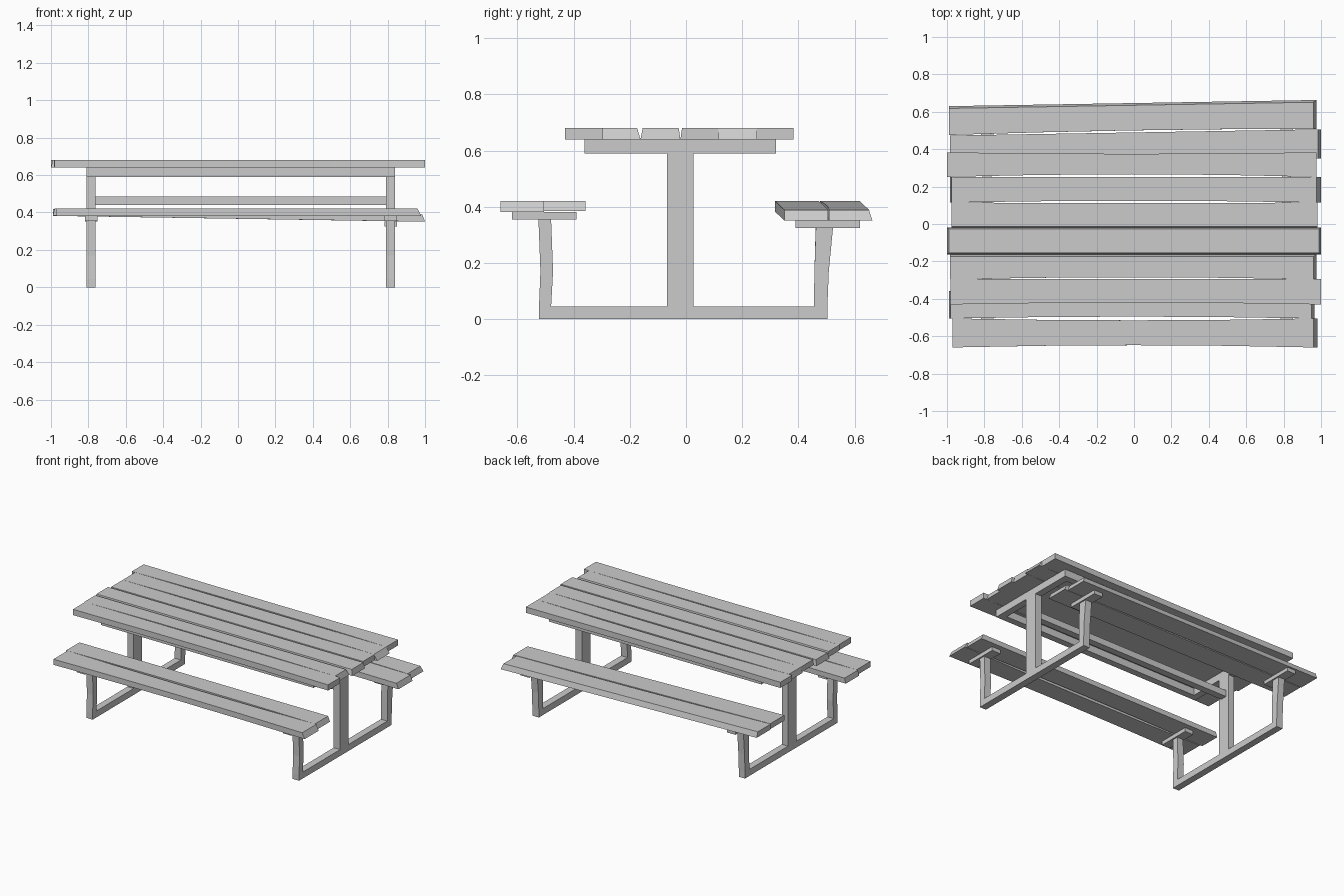
import bpy, bmesh

if "Cube" in bpy.data.objects:
    bpy.data.objects.remove(bpy.data.objects["Cube"])


def mesh_object(name, verts, faces):
    me = bpy.data.meshes.new(name)
    me.from_pydata(verts, [], faces)
    bm = bmesh.new()
    bm.from_mesh(me)
    bmesh.ops.recalc_face_normals(bm, faces=bm.faces)
    bm.to_mesh(me)
    bm.free()
    ob = bpy.data.objects.new(name, me)
    bpy.context.collection.objects.link(ob)
    return ob


def loft(name, rings):
    n = len(rings[0])
    verts = [v for r in rings for v in r]
    faces = [list(range(n)), list(range(len(verts) - n, len(verts)))]
    for k in range(len(rings) - 1):
        a, b = k * n, (k + 1) * n
        faces += [[a + i, a + (i + 1) % n, b + (i + 1) % n, b + i] for i in range(n)]
    return mesh_object(name, verts, faces)


def box(name, x0, x1, y0, y1, z0, z1):
    return loft(name, [[(x0, y0, z), (x1, y0, z), (x1, y1, z), (x0, y1, z)] for z in (z0, z1)])


def board(name, x0, x1, y0, y1, zb, zt, slant=(0, 0), waist=(0, 0), inset=(0, 0),
          drop=0.0, shift=0.0):
    """Plank along x: slanted ends, worn waist, tilt (drop) and skew (shift)."""
    rings = []
    for t in (0, 0.25, 0.5, 0.75, 1):
        w = 4 * t * (1 - t)
        a, b = y0 + waist[0] * w + shift * t, y1 - waist[1] * w + shift * t
        xb = x0 + (x1 - x0) * t
        xt = (x0 + slant[0]) + (x1 - slant[1] - x0 - slant[0]) * t
        d = drop * t
        rings.append([(xb, a, zb - d), (xb, b, zb - d),
                      (xt, b - inset[1], zt - d), (xt, a + inset[0], zt - d)])
    return loft(name, rings)


# Table top planks
top = [
    (-0.98, 1.00, -0.43, -0.295, (0.0, 0.0), (0.010, 0.0), (0, 0)),
    (-0.985, 0.975, -0.295, -0.162, (0.0, 0.015), (0.010, 0.0), (0, 0.012)),
    (-1.00, 1.00, -0.162, -0.02, (0.01, 0.01), (0.0, 0.0), (0.008, 0.006)),
    (-0.975, 0.98, -0.02, 0.115, (0.0, 0.0), (0.0, 0.004), (0.006, 0)),
    (-0.985, 1.00, 0.115, 0.252, (0.01, 0.025), (0.009, 0.0), (0, 0)),
    (-1.00, 0.975, 0.252, 0.383, (0.0, 0.0), (0.014, 0.008), (0, 0)),
]
for i, (x0, x1, y0, y1, s, w, ins) in enumerate(top):
    board(f"table_plank_{i + 1}", x0, x1, y0, y1, 0.64, 0.68, s, w, ins)

# Front bench planks
board("front_bench_outer_plank", -0.97, 0.98, -0.66, -0.505, 0.382, 0.421,
      (0.0, 0.02), (0.012, 0.010))
board("front_bench_inner_plank", -0.99, 0.965, -0.505, -0.358, 0.385, 0.421,
      (0.01, 0.015), (0.010, 0.0))

# Back bench planks, sloping down to the right
board("back_bench_outer_plank", -0.99, 0.975, 0.476, 0.63, 0.382, 0.42,
      (0.0, 0.015), (0.008, 0.0), (0, 0.012), 0.031, 0.033)
board("back_bench_inner_plank", -0.985, 1.0, 0.317, 0.473, 0.382, 0.42,
      (0.0, 0.015), (0.0, 0.0), (0, 0), 0.031, 0.033)

# End frames
for side, x0, x1, bz in (("left", -0.81, -0.762, 0.353), ("right", 0.79, 0.84, 0.325)):
    box(f"{side}_foot", x0, x1, -0.523, 0.503, 0.0, 0.045)
    box(f"{side}_post", x0, x1, -0.068, 0.026, 0.045, 0.64)
    box(f"{side}_table_crossbeam", x0, x1, -0.362, 0.32, 0.59, 0.64)
    legs = {
        "front": [(-0.523, -0.48, 0.045), (-0.518, -0.473, 0.17), (-0.525, -0.48, 0.355)],
        "back": [(0.455, 0.503, 0.045), (0.457, 0.508, 0.17), (0.462, 0.523, bz)],
    }
    for end, prof in legs.items():
        loft(f"{side}_{end}_leg", [[(x0, a, z), (x1, a, z), (x1, b, z), (x0, b, z)]
                                   for a, b, z in prof])
    box(f"{side}_front_bench_support", x0 - 0.008, x1 + 0.01, -0.62, -0.39, 0.355, 0.382)
    box(f"{side}_back_bench_support", x0 - 0.008, x1 + 0.01, 0.39, 0.62, bz, bz + 0.026)

# Long rails under the top and between the posts
box("front_apron", -0.762, 0.79, -0.362, -0.315, 0.59, 0.64)
box("back_apron", -0.762, 0.79, 0.273, 0.32, 0.59, 0.64)
box("centre_rail", -0.762, 0.79, -0.045, 0.003, 0.44, 0.485)
